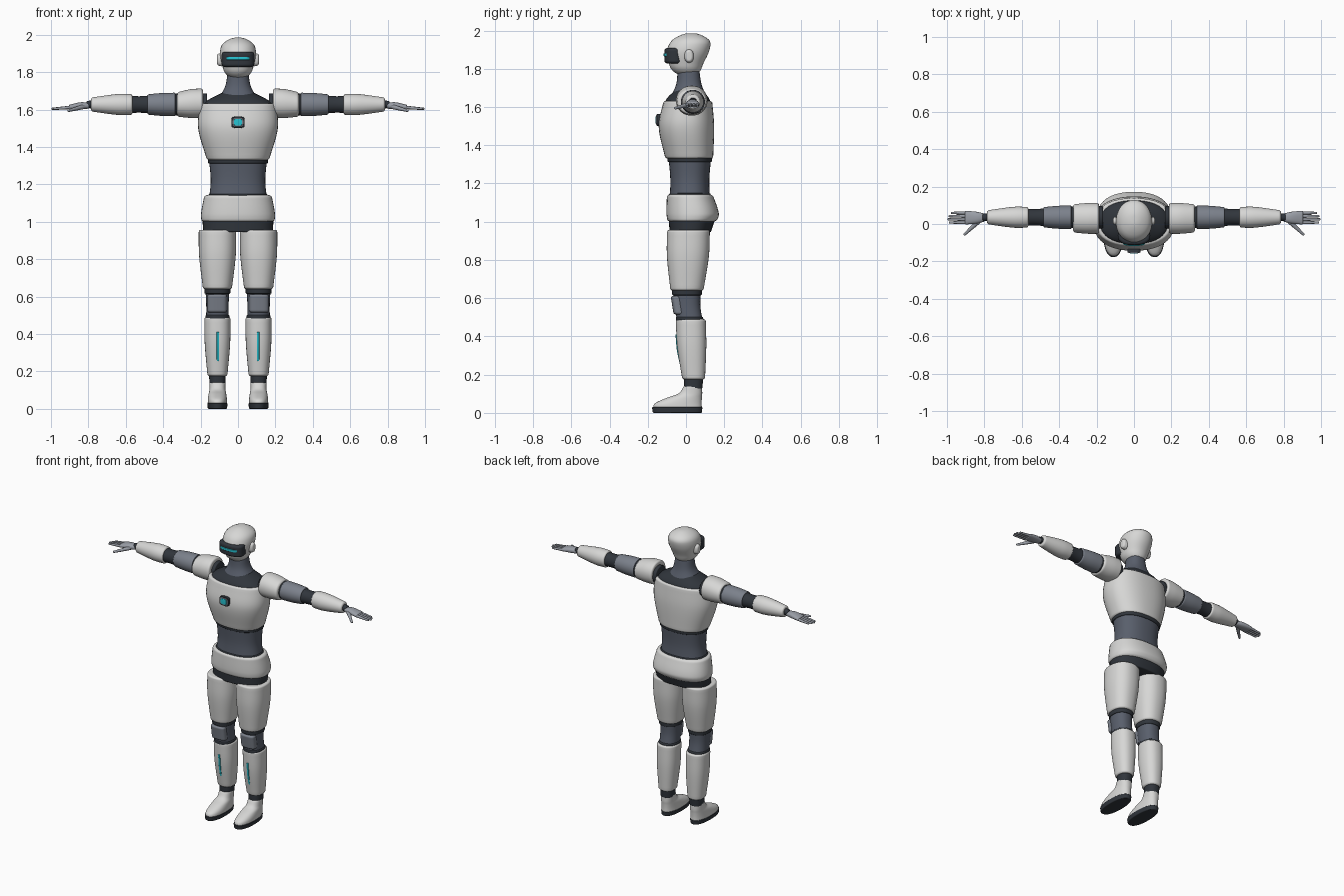
import bpy, bmesh, math
from mathutils import Vector

cube = bpy.data.objects.get("Cube")
if cube:
    bpy.data.objects.remove(cube, do_unlink=True)


def material(name, *rgb):
    made = bpy.data.materials.new(name)
    made.use_nodes = True
    made.diffuse_color = (*rgb, 1)
    shader = made.node_tree.nodes["Principled BSDF"]
    shader.inputs["Base Color"].default_value = (*rgb, 1)
    return made


WHITE = material("shell white", .68, .68, .67)
SLATE = material("slate fabric", .1, .115, .15)
GREY = material("blue grey", .2, .22, .26)
PALE = material("hand grey", .32, .34, .38)
DARK = material("dark joint", .03, .036, .045)
TEAL = material("teal light", .02, .55, .65)


def blend(rings, place):
    """Smoothly interpolate the cross-section at a place along the part."""
    last = len(rings) - 1
    index = 0
    while index < last - 1 and place > rings[index + 1][0]:
        index += 1

    def section(k):
        return Vector(rings[k][1:])

    def slope(k):
        before, after = max(k - 1, 0), min(k + 1, last)
        return (section(after) - section(before)) / (rings[after][0] - rings[before][0])

    height = rings[index + 1][0] - rings[index][0]
    u = (place - rings[index][0]) / height
    v = 1 - u
    bend = slope(index) * v - slope(index + 1) * u
    return section(index).lerp(section(index + 1), u * u * (3 - 2 * u)) + bend * (height * u * v)


def finish(name, bm, mat):
    bmesh.ops.recalc_face_normals(bm, faces=bm.faces)
    mesh = bpy.data.meshes.new(name)
    bm.to_mesh(mesh)
    bm.free()
    mesh.materials.append(mat)
    ob = bpy.data.objects.new(name, mesh)
    bpy.context.collection.objects.link(ob)
    bpy.ops.object.select_all(action="DESELECT")
    ob.select_set(True)
    bpy.context.view_layer.objects.active = ob
    bpy.ops.object.shade_smooth_by_angle(angle=math.radians(40))
    return ob


def loft(name, mat, *rings, axis="z", at=(0, 0), lip=.006, power=2.3, side=1):
    """Rings are (place, radius a, radius b, shift of b); both ends get a rounded lip."""
    start, end = rings[0][0], rings[-1][0]
    inner = end - start - 2 * lip
    segments, curve, spans = 40, 6, 16
    # Each station pairs a place with how far the rounded lip pulls it in
    stations = [(start + lip + inner * k / spans, 0) for k in range(1, spans)]
    for k in range(curve + 1):
        angle = k / curve * math.pi / 2
        depth, inset = lip * (1 - math.cos(angle)), lip * (1 - math.sin(angle))
        stations += [(start + depth, inset), (end - depth, inset)]
    bm = bmesh.new()
    loops = []
    for place, inset in sorted(stations):
        wide, deep, shift = blend(rings, place)
        loop = []
        for k in range(segments):
            c, s = math.cos(k * math.tau / segments), math.sin(k * math.tau / segments)
            a = at[0] + (wide - inset) * math.copysign(abs(c) ** (2 / power), c)
            b = at[1] + shift + (deep - inset) * math.copysign(abs(s) ** (2 / power), s)
            x, y, z = {"z": (a, b, place), "x": (place, a, b), "y": (a, place, b)}[axis]
            loop.append(bm.verts.new((x * side, y, z)))
        loops.append(loop)
    for low, high in zip(loops, loops[1:]):
        for k in range(segments):
            bm.faces.new((low[k - 1], low[k], high[k], high[k - 1]))
    bm.faces.new(loops[0])
    bm.faces.new(loops[-1])
    finish(name, bm, mat)


def finger(name, start, end, root, tip, side):
    """Tapered tube with a ball tip."""
    base, point = (Vector((x * side, y, z)) for x, y, z in (start, end))
    along = point - base
    bm = bmesh.new()
    bmesh.ops.create_cone(bm, cap_ends=True, segments=12, radius1=root, radius2=tip,
                          depth=along.length)
    ball = bmesh.ops.create_uvsphere(bm, u_segments=12, v_segments=8, radius=tip)
    bmesh.ops.translate(bm, verts=ball["verts"], vec=(0, 0, along.length / 2))
    ob = finish(name, bm, PALE)
    ob.rotation_euler = along.to_track_quat("Z", "Y").to_euler()
    ob.location = (base + point) / 2


# Head, visor and neck
loft("head", WHITE, (1.762, .06, .07, .01), (1.81, .077, .084, 0), (1.89, .096, .11, .01),
     (1.945, .088, .102, .024), (1.985, .06, .067, .027), lip=.05, power=2.1)
loft("visor", DARK, (1.828, .087, .053, -.06), (1.908, .087, .053, -.06), lip=.015, power=2.5)
loft("visor_light", TEAL, (1.865, .068, .057, -.06), (1.881, .068, .057, -.06), lip=.003, power=4)
loft("neck", SLATE, (1.66, .105, .09, .014), (1.72, .07, .066, .015), (1.79, .056, .057, .013))
loft("shoulder_yoke", DARK, (1.59, .19, .12, .01), (1.64, .175, .113, .01), (1.69, .085, .07, .015))

# Torso
loft("chest_shell", WHITE, (1.33, .166, .125, .017), (1.5, .213, .145, .002),
     (1.632, .205, .127, .01), lip=.012)
loft("waist", SLATE, (1.12, .155, .105, .02), (1.22, .146, .102, .02), (1.34, .156, .112, .02))
loft("waist_upper_band", DARK, (1.312, .16, .116, .02), (1.34, .16, .118, .02))
loft("waist_lower_band", DARK, (1.125, .16, .11, .02), (1.149, .157, .108, .02))
loft("pelvis_shell", WHITE, (1, .195, .127, .031), (1.04, .198, .137, .035),
     (1.142, .18, .12, .02), lip=.014)
loft("hip_band", DARK, (.945, .186, .108, .022), (1.01, .19, .121, .031))

# Chest badge in three stacked layers
for layer, (name, mat) in enumerate((("chest_badge", DARK), ("badge_panel", GREY), ("badge_light", TEAL))):
    size = .036 - .007 * layer
    front = -.153 - .003 * layer
    loft(name, mat, (front, size, size * .85, 0), (-.13, size, size * .85, 0),
         axis="y", at=(0, 1.532), lip=.002, power=4)

for side, tag in ((1, "left_"), (-1, "right_")):
    def part(name, mat, *rings, **options):
        loft(tag + name, mat, *rings, side=side, **options)

    def arm(name, mat, *profile, lip=.006):
        """Round arm section from (x, radius) pairs."""
        part(name, mat, *((x, radius, radius, 0) for x, radius in profile),
             axis="x", at=(.036, 1.627), lip=lip, power=2)

    def leg(name, mat, *profile, lip=.006):
        """Leg section from (z, radius, y) triples."""
        part(name, mat, *((z, radius, radius * 1.12, y) for z, radius, y in profile),
             at=(.11, 0), lip=lip)

    part("ear_disc", WHITE, (.08, .026, .038, 0), (.112, .02, .03, 0),
         axis="x", at=(.016, 1.867), lip=.01)

    # Arm
    arm("shoulder_joint", DARK, (.165, .06), (.23, .06))
    part("shoulder_shell", WHITE, (.187, .082, .078, .007), (.25, .082, .077, .005),
         (.325, .075, .065, 0), axis="x", at=(.03, 1.627), lip=.012, power=2.1)
    arm("arm_band", DARK, (.315, .058), (.345, .058))
    arm("upper_arm", GREY, (.335, .063), (.41, .061), (.484, .054))
    arm("elbow", DARK, (.47, .048), (.525, .044), (.58, .046))
    arm("forearm_shell", WHITE, (.565, .055), (.64, .056), (.785, .037), lip=.01)
    arm("wrist", DARK, (.77, .022), (.81, .019))

    # Hand
    part("palm", PALE, (.795, .02, .015, 0), (.84, .031, .019, 0), (.905, .037, .013, -.008),
         axis="x", at=(.034, 1.62), lip=.008)
    for k, digit in enumerate(("index", "middle", "ring", "little")):
        y = .008 + .017 * k
        reach = .992 - .008 * (k - 1) ** 2 / (1 + k / 4)
        finger(tag + digit + "_finger", (.89, y, 1.612), (reach, y, 1.604), .0095, .006, side)
    finger(tag + "thumb", (.83, .015, 1.614), (.905, -.055, 1.594), .013, .007, side)

    # Leg
    leg("thigh_shell", WHITE, (.64, .077, .005), (.82, .098, .01), (.957, .1, .013), lip=.012)
    leg("knee", SLATE, (.48, .06, .02), (.56, .06, .008), (.65, .065, .004))
    leg("knee_upper_band", DARK, (.615, .069, .005), (.65, .07, .005))
    leg("knee_lower_band", DARK, (.475, .064, .02), (.502, .064, .018))
    part("knee_pad", GREY, (.515, .052, .03, -.035), (.612, .052, .03, -.05),
         at=(.112, 0), lip=.012, power=3)
    leg("shin_shell", WHITE, (.175, .053, .04), (.35, .068, .03), (.49, .07, .025), lip=.012)
    part("shin_light", TEAL, (.255, .007, .008, -.025), (.33, .007, .008, -.04),
         (.41, .007, .008, -.047), at=(.108, 0), lip=.003, power=4)
    leg("ankle", DARK, (.125, .042, .038), (.185, .045, .04))
    part("foot", WHITE, (.022, .052, .128, -.045), (.05, .051, .122, -.04), (.08, .047, .09, -.007),
         (.1, .043, .063, .022), (.142, .043, .047, .037), at=(.11, 0), lip=.008)
    part("sole", DARK, (0, .051, .128, -.045), (.03, .055, .132, -.046), at=(.11, 0), lip=.005)
